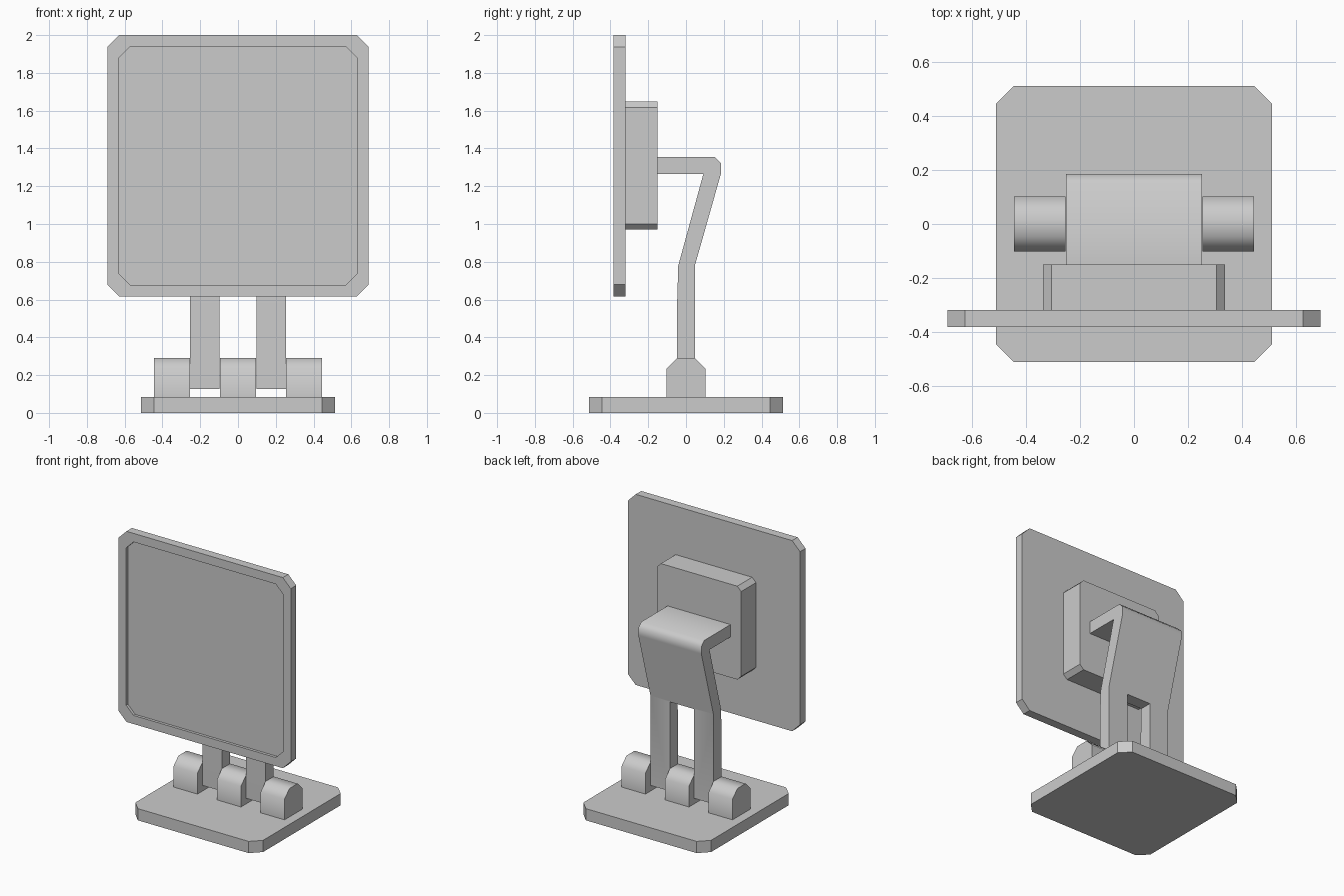
import bpy
import bmesh
import math
from mathutils import Vector

cube = bpy.data.objects.get("Cube")
if cube:
    bpy.data.objects.remove(cube, do_unlink=True)

# One plain grey for the whole model
grey = bpy.data.materials.new("plain grey")
grey.use_nodes = True
colour = (0.6, 0.6, 0.6, 1.0)
grey.diffuse_color = colour
grey.node_tree.nodes["Principled BSDF"].inputs["Base Color"].default_value = colour


def octagon(x0, x1, y0, y1, c):
    """Rectangle with corners cut by c."""
    return [(x0 + c, y0), (x1 - c, y0), (x1, y0 + c), (x1, y1 - c),
            (x1 - c, y1), (x0 + c, y1), (x0, y1 - c), (x0, y0 + c)]


def prism(name, outline, axis, lo, hi, recess=None):
    """Extrude a 2D outline along an axis; recess = (scale, depth) sinks the low face."""
    def place(a, b, t):
        return {"x": (t, a, b), "y": (a, t, b), "z": (a, b, t)}[axis]
    bm = bmesh.new()
    face = bm.faces.new([bm.verts.new(place(a, b, lo)) for a, b in outline])
    step = Vector(place(0, 0, 1))
    ext = bmesh.ops.extrude_face_region(bm, geom=[face], use_keep_orig=True)
    top = [v for v in ext["geom"] if isinstance(v, bmesh.types.BMVert)]
    bmesh.ops.translate(bm, verts=top, vec=step * (hi - lo))
    if recess:
        scale, depth = recess
        for s, d in ((scale, 0), (1, depth)):
            ext = bmesh.ops.extrude_face_region(bm, geom=[face])
            bmesh.ops.delete(bm, geom=[face] if face.is_valid else [], context="FACES_ONLY")
            face = next(f for f in ext["geom"] if isinstance(f, bmesh.types.BMFace))
            mid = face.calc_center_bounds()
            for v in face.verts:
                v.co = mid + (v.co - mid) * s + step * d
    bmesh.ops.recalc_face_normals(bm, faces=bm.faces)
    mesh = bpy.data.meshes.new(name)
    bm.to_mesh(mesh)
    bm.free()
    mesh.materials.append(grey)
    obj = bpy.data.objects.new(name, mesh)
    bpy.context.collection.objects.link(obj)
    return obj


def activate(obj):
    bpy.ops.object.select_all(action="DESELECT")
    obj.select_set(True)
    bpy.context.view_layer.objects.active = obj


def smooth(obj):
    activate(obj)
    bpy.ops.object.shade_smooth_by_angle(angle=math.radians(60))


# Base plate
prism("base_plate", octagon(-0.513, 0.513, -0.513, 0.513, 0.068), "z", 0, 0.085)

# Hinge lugs with softened tops
lug = [(-0.103, 0.08), (0.103, 0.08), (0.103, 0.235), (0.047, 0.291),
       (-0.047, 0.291), (-0.103, 0.235)]
for name, x in (("right", -0.35), ("middle", 0), ("left", 0.35)):
    smooth(prism(name + "_hinge_lug", lug, "x", x - 0.096, x + 0.096))

# Bent arm, slotted below the bend to leave two legs
arm_profile = [(-0.15, 1.265), (0.092, 1.265), (-0.041, 0.78), (-0.047, 0.58),
               (-0.047, 0.127), (0.047, 0.127), (0.047, 0.78), (0.186, 1.27),
               (0.186, 1.322), (0.152, 1.355), (-0.15, 1.355)]
arm = prism("arm", arm_profile, "x", -0.253, 0.253)
slot = prism("slot_cutter", [(-0.3, 0), (0.3, 0), (0.3, 0.775), (-0.3, 0.775)],
             "x", -0.097, 0.097)
slot.hide_render = True
cut = arm.modifiers.new("slot", "BOOLEAN")
cut.operation = "DIFFERENCE"
cut.solver = "EXACT"
cut.object = slot
activate(arm)
bpy.ops.object.modifier_apply(modifier=cut.name)
bpy.data.objects.remove(slot, do_unlink=True)
smooth(arm)

# Mounting block behind the panel
prism("mount_block", octagon(-0.338, 0.338, 0.97, 1.648, 0.031), "y", -0.32, -0.15)

# Front panel with a shallow recess inside its rim
prism("panel", octagon(-0.692, 0.692, 0.616, 2.0, 0.064), "y", -0.383, -0.32,
      recess=(0.91, 0.02))
